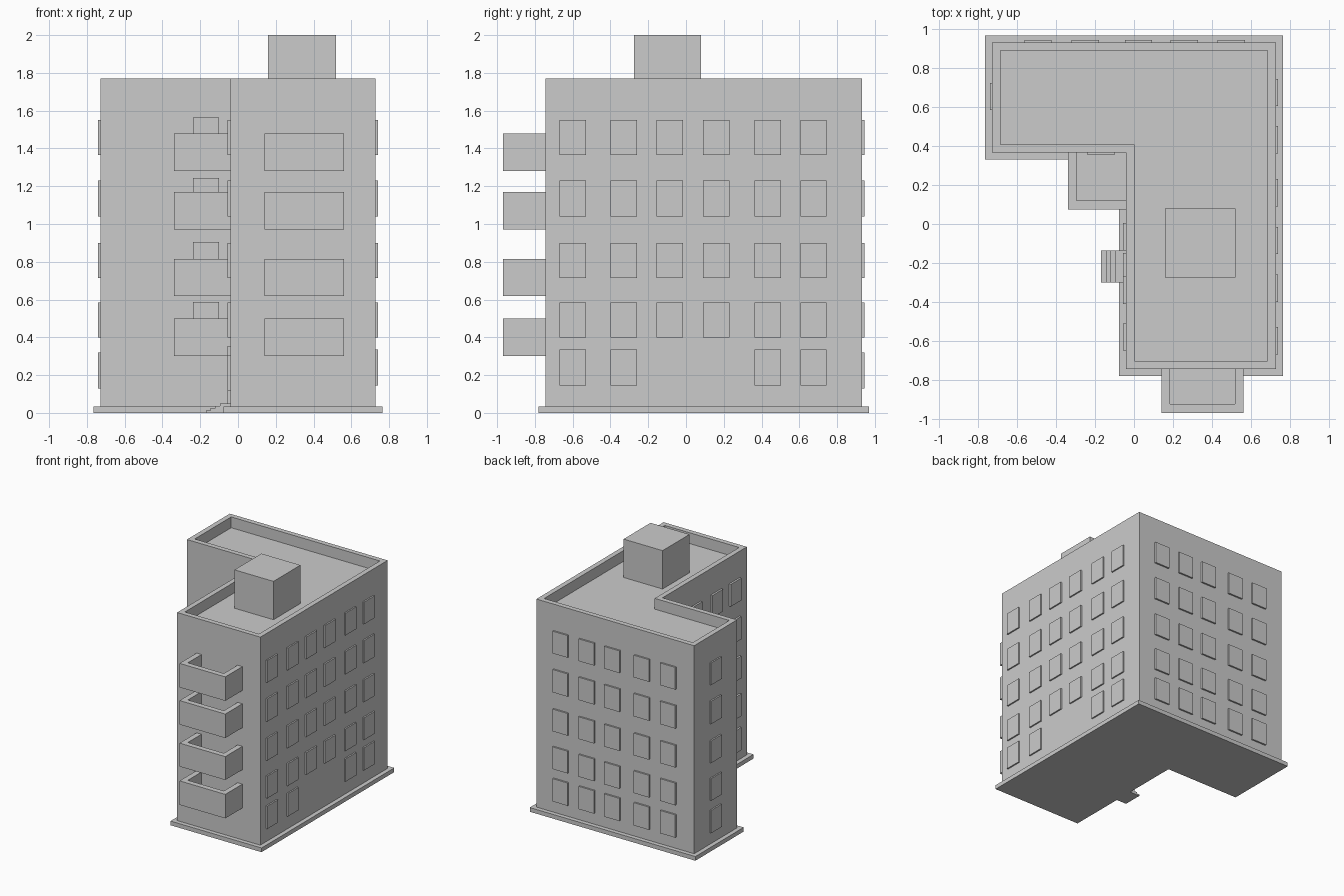
import bpy, bmesh

if "Cube" in bpy.data.objects:
    bpy.data.objects.remove(bpy.data.objects["Cube"])


def finish(name, bm):
    bmesh.ops.recalc_face_normals(bm, faces=bm.faces)
    me = bpy.data.meshes.new(name)
    bm.to_mesh(me)
    bm.free()
    ob = bpy.data.objects.new(name, me)
    bpy.context.collection.objects.link(ob)
    return ob


def rect(x0, x1, y0, y1):
    return [(x0, y0), (x1, y0), (x1, y1), (x0, y1)]


def add_prism(bm, outline, z0, z1):
    lo = [bm.verts.new((x, y, z0)) for x, y in outline]
    hi = [bm.verts.new((x, y, z1)) for x, y in outline]
    bm.faces.new(lo[::-1])
    bm.faces.new(hi)
    for i in range(len(lo)):
        j = (i + 1) % len(lo)
        bm.faces.new((lo[i], lo[j], hi[j], hi[i]))


def boxes(name, items):
    """items: (x0, x1, y0, y1, z0, z1)"""
    bm = bmesh.new()
    for b in items:
        add_prism(bm, rect(*b[:4]), b[4], b[5])
    return finish(name, bm)


def tray(name, outer, inner, z0, z1, floor):
    """Solid with a sunken top surrounded by a rim."""
    bm = bmesh.new()
    loops = [[bm.verts.new((x, y, z)) for x, y in pts]
             for pts, z in ((outer, z0), (outer, z1), (inner, z1), (inner, floor))]
    for a, b in zip(loops, loops[1:]):
        for i in range(len(a)):
            j = (i + 1) % len(a)
            bm.faces.new((a[i], a[j], b[j], b[i]))
    bm.faces.new(loops[0][::-1])
    bm.faces.new(loops[-1])
    return finish(name, bm)


def ell(d):
    """L-shaped plan, grown outward by d."""
    return [(-0.04 - d, -0.745 - d), (0.728 + d, -0.745 - d), (0.728 + d, 0.932 + d),
            (-0.728 - d, 0.932 + d), (-0.728 - d, 0.367 - d), (-0.04 - d, 0.367 - d)]


# Base slab, walls with parapet, rooftop housing
bm = bmesh.new()
add_prism(bm, ell(0.036), 0, 0.035)
finish("base_slab", bm)
tray("walls_and_roof", ell(0), ell(-0.042), 0.03, 1.77, 1.68)
boxes("rooftop_housing", [(0.16, 0.52, -0.275, 0.08, 1.67, 2.0)])

# Balconies: front stack and inner corner stack
for i, (z0, z1) in enumerate([(0.30, 0.50), (0.62, 0.815), (0.97, 1.17), (1.28, 1.48)]):
    tray(f"front_balcony_{i}", rect(0.14, 0.562, -0.97, -0.715),
         rect(0.185, 0.518, -0.925, -0.73), z0, z1, z0 + 0.03)
    tray(f"corner_balcony_{i}", rect(-0.34, -0.01, 0.075, 0.397),
         rect(-0.295, -0.025, 0.12, 0.382), z0, z1, z0 + 0.03)

# Windows
rows = [(0.13, 0.32), (0.40, 0.585), (0.715, 0.90), (1.04, 1.23), (1.365, 1.55)]
W = 0.14
right = []
for r, (z0, z1) in enumerate(rows):
    for c, y in enumerate([-0.67, -0.40, -0.155, 0.09, 0.362, 0.605]):
        if r == 0 and c in (2, 3):
            continue
        up = 0.015 if r == 0 else 0
        right.append((0.71, 0.74, y, y + W, z0 + up, z1 + up))
boxes("right_windows", right)
boxes("back_windows", [(x, x + W, 0.91, 0.946, *z)
                       for z in rows for x in (-0.563, -0.32, -0.047, 0.188, 0.43)])
boxes("left_windows", [(-0.74, -0.71, 0.585, 0.585 + W, *z) for z in rows])
court = [(-0.056, -0.02, y, y + W, *z)
         for z in rows[1:] for y in (-0.65, -0.41, -0.135)]
court.append((-0.056, -0.02, -0.65, -0.65 + W, 0.115, 0.305))
boxes("courtyard_windows", court)
boxes("balcony_doors", [(-0.238, -0.10, 0.354, 0.38, z - 0.19, z)
                        for z in (0.587, 0.905, 1.243, 1.563)])

# Entrance door and steps
boxes("entrance_door", [(-0.056, -0.02, -0.285, -0.15, 0.05, 0.355)])
boxes("entrance_steps", [(-0.17 + 0.025 * i, -0.03, -0.30, -0.137, 0, 0.0125 * (i + 1))
                         for i in range(4)])
